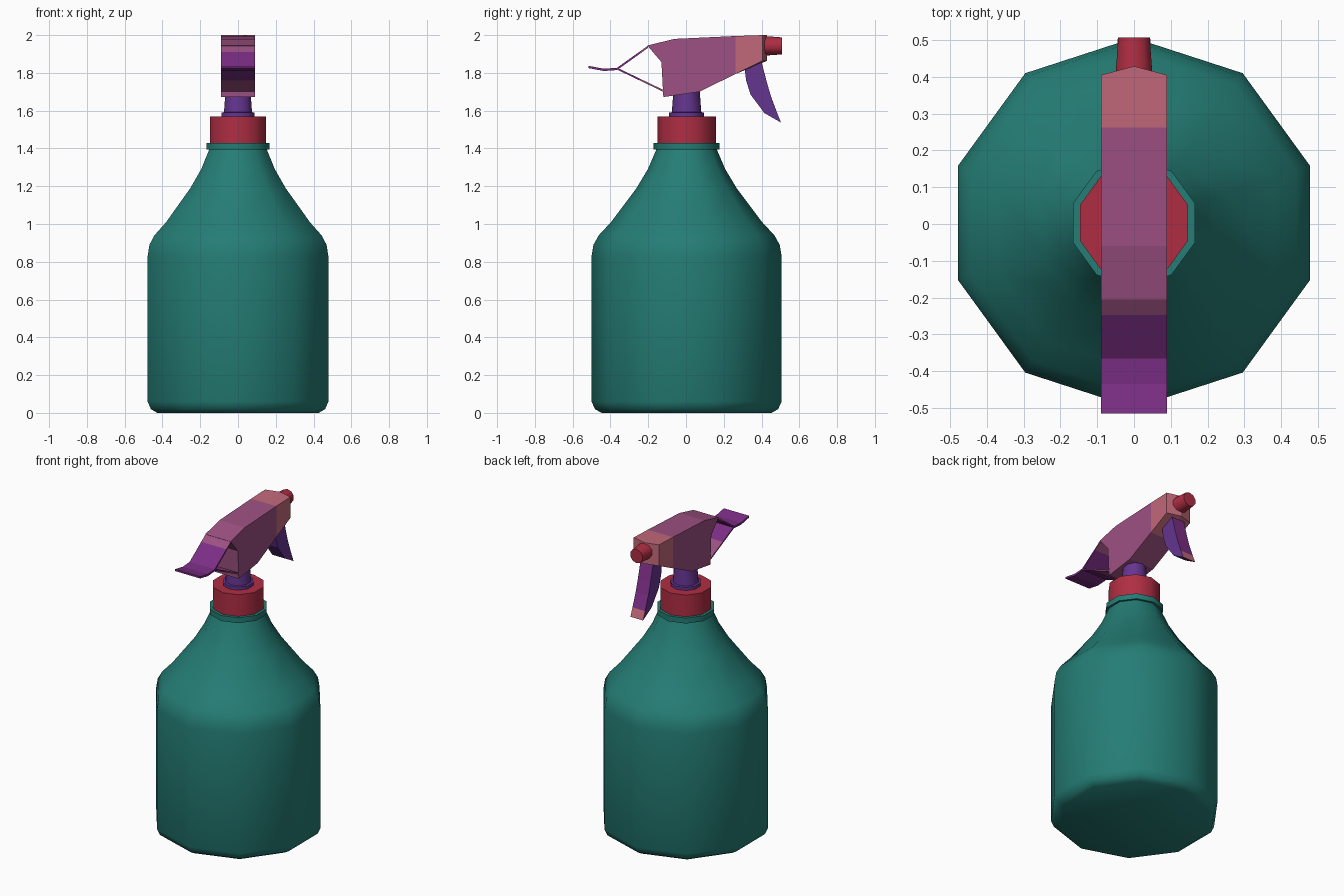
import bpy, bmesh, math
from mathutils import Vector, Matrix

if "Cube" in bpy.data.objects:
    bpy.data.objects.remove(bpy.data.objects["Cube"])


def mat(name, col):
    m = bpy.data.materials.new(name)
    m.diffuse_color = (*col, 1)
    m.use_nodes = True
    m.node_tree.nodes["Principled BSDF"].inputs["Base Color"].default_value = m.diffuse_color
    return m


TEAL = mat("teal", (0.018, 0.205, 0.178))
RED = mat("red", (0.43, 0.027, 0.056))
MAUVE = mat("mauve", (0.34, 0.082, 0.225))
PINK = mat("pink", (0.54, 0.14, 0.195))
PURPLE = mat("purple", (0.2, 0.027, 0.235))
VIOLET = mat("violet", (0.13, 0.035, 0.28))


def finish(name, bm, mats, rule=None, smooth=None):
    bmesh.ops.recalc_face_normals(bm, faces=bm.faces)
    bm.normal_update()
    if rule:
        for f in bm.faces:
            f.material_index = rule(f.calc_center_median(), f.normal)
    me = bpy.data.meshes.new(name)
    bm.to_mesh(me)
    bm.free()
    for m in mats:
        me.materials.append(m)
    ob = bpy.data.objects.new(name, me)
    bpy.context.collection.objects.link(ob)
    if smooth:
        bpy.ops.object.select_all(action='DESELECT')
        ob.select_set(True)
        bpy.context.view_layer.objects.active = ob
        bpy.ops.object.shade_smooth_by_angle(angle=math.radians(smooth))
    return ob


def lathe(name, profile, material, sides=10, smooth=40, xform=None):
    """Revolve (radius, height) points around z, capped at both ends."""
    bm = bmesh.new()
    rings = []
    for r, z in profile:
        rings.append([bm.verts.new((r * math.cos(a), r * math.sin(a), z))
                      for a in (math.pi / 2 + math.tau * i / sides for i in range(sides))])
    for a, b in zip(rings, rings[1:]):
        for i in range(sides):
            j = (i + 1) % sides
            bm.faces.new((a[i], a[j], b[j], b[i]))
    bm.faces.new(rings[0])
    bm.faces.new(rings[-1])
    bm.transform(xform or Matrix.Translation((0, 0.003, 0)))
    return finish(name, bm, [material], smooth=smooth)


def prism(name, outline, xs, mats, rule=None, cut_y=None, bulge=None):
    """Extrude a (y, z) outline through the x stations."""
    bm = bmesh.new()
    n = len(outline)
    rings = []
    for x in xs:
        rings.append([bm.verts.new((x, y + (bulge(x, y) if bulge else 0), z))
                      for y, z in outline])
    for a, b in zip(rings, rings[1:]):
        for i in range(n):
            j = (i + 1) % n
            bm.faces.new((a[i], a[j], b[j], b[i]))
    bm.faces.new(rings[0])
    bm.faces.new(rings[-1])
    if cut_y is not None:
        bmesh.ops.bisect_plane(bm, geom=bm.verts[:] + bm.edges[:] + bm.faces[:],
                               plane_co=(0, cut_y, 0), plane_no=(0, 1, 0))
    return finish(name, bm, mats, rule)


def ribbon(path, t):
    """Closed outline of a thin strip hanging below a (y, z) path."""
    return path + [(y, z - t) for y, z in reversed(path)]


# bottle body with neck flange
lathe("bottle", [(0.45, 0), (0.485, 0.02), (0.503, 0.06), (0.503, 0.83), (0.493, 0.89),
                 (0.465, 0.94), (0.40, 1.01), (0.265, 1.19), (0.205, 1.29), (0.16, 1.395),
                 (0.174, 1.395), (0.174, 1.43), (0.15, 1.43)], TEAL, smooth=45)
# screw cap and pump neck
lathe("cap", [(0.155, 1.42), (0.155, 1.57)], RED)
lathe("neck", [(0.092, 1.565), (0.092, 1.59), (0.078, 1.592), (0.07, 1.70), (0.07, 1.74)], VIOLET)

# spray head with a slightly pointed, pink front
HW = 0.09
prism("spray_head",
      [(-0.205, 1.945), (-0.06, 1.98), (0.26, 1.995), (0.405, 2.0), (0.405, 1.864),
       (0.26, 1.793), (0.07, 1.70), (-0.12, 1.672), (-0.13, 1.857)],
      (-HW, 0, HW), [MAUVE, PINK], rule=lambda c, n: int(c.y > 0.262), cut_y=0.262,
      bulge=lambda x, y: 0.024 if y > 0.4 and x == 0 else 0)

# rear grip plate and its strut, purple towards the back
back = lambda c, n: int(c.y < -0.247)
prism("rear_grip", ribbon([(-0.20, 1.945), (-0.365, 1.827), (-0.435, 1.822), (-0.515, 1.837)], 0.012),
      (-HW, HW), [MAUVE, PURPLE], rule=back, cut_y=-0.247)
prism("grip_strut", ribbon([(-0.36, 1.825), (-0.12, 1.71)], 0.01),
      (-HW, HW), [MAUVE, PURPLE], rule=back, cut_y=-0.247)

# curved trigger with a pink tip on its front


def trigger_rule(c, n):
    if n.y > 0.5 and abs(n.x) < 0.5:
        return 2 if c.z < 1.59 else 1
    return 0


prism("trigger",
      [(0.31, 1.83), (0.318, 1.76), (0.342, 1.685), (0.415, 1.587), (0.503, 1.537),
       (0.482, 1.59), (0.45, 1.675), (0.428, 1.75), (0.397, 1.87)],
      (-0.045, 0.045), [VIOLET, PURPLE, PINK], rule=trigger_rule)

# nozzle pointing backwards along +y
lathe("nozzle", [(0.053, 0), (0.045, 0.107)], RED,
      xform=Matrix.Translation((0, 0.40, 1.943)) @ Matrix.Rotation(-math.pi / 2, 4, 'X'))
